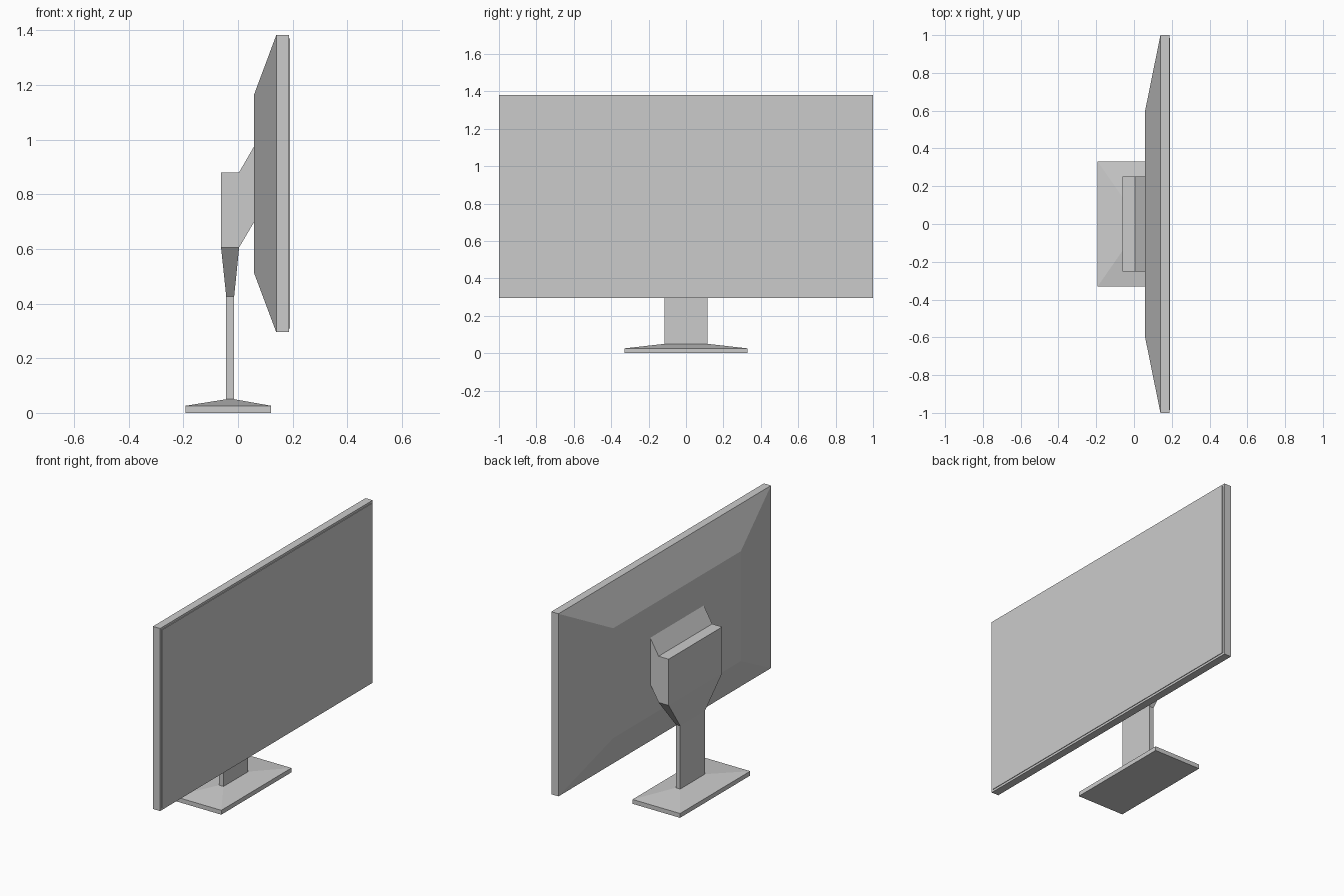
import bpy, bmesh

if "Cube" in bpy.data.objects:
    bpy.data.objects.remove(bpy.data.objects["Cube"])


def loft(name, axis, sections):
    """Closed solid through rectangles given as (position, low, high, half width in y).
    axis 'Z': position is z and low/high are x; axis 'X': position is x and low/high are z."""
    bm = bmesh.new()
    rings = []
    for p, lo, hi, w in sections:
        corners = [(lo, -w), (hi, -w), (hi, w), (lo, w)]
        rings.append([bm.verts.new((a, y, p) if axis == 'Z' else (p, y, a))
                      for a, y in corners])
    for r, s in zip(rings, rings[1:]):
        for i in range(4):
            j = (i + 1) % 4
            bm.faces.new((r[i], r[j], s[j], s[i]))
    bm.faces.new(rings[0][::-1])
    bm.faces.new(rings[-1])
    bmesh.ops.recalc_face_normals(bm, faces=bm.faces[:])
    mesh = bpy.data.meshes.new(name)
    bm.to_mesh(mesh)
    bm.free()
    obj = bpy.data.objects.new(name, mesh)
    bpy.context.collection.objects.link(obj)
    return obj


# Foot plate with sloped top
loft("base", 'Z', [(0, -0.192, 0.121, 0.33),
                   (0.026, -0.192, 0.121, 0.33),
                   (0.05, -0.043, -0.014, 0.116)])

# Upright column flaring into the mounting block
loft("stand_column", 'Z', [(0.05, -0.043, -0.014, 0.116),
                           (0.426, -0.043, -0.014, 0.116),
                           (0.605, -0.062, 0.004, 0.252),
                           (0.88, -0.062, 0.004, 0.252)])

# Slanted bracket joining the block to the display
loft("mount_bracket", 'X', [(0.004, 0.605, 0.88, 0.252),
                            (0.06, 0.70, 0.977, 0.252)])

# Display housing with tapered back
loft("display_housing", 'X', [(0.059, 0.511, 1.165, 0.60),
                              (0.14, 0.295, 1.382, 1.0),
                              (0.187, 0.295, 1.382, 1.0)])

# Thin screen standing slightly proud of the housing
loft("screen", 'X', [(0.187, 0.308, 1.369, 0.986),
                     (0.191, 0.308, 1.369, 0.986)])
